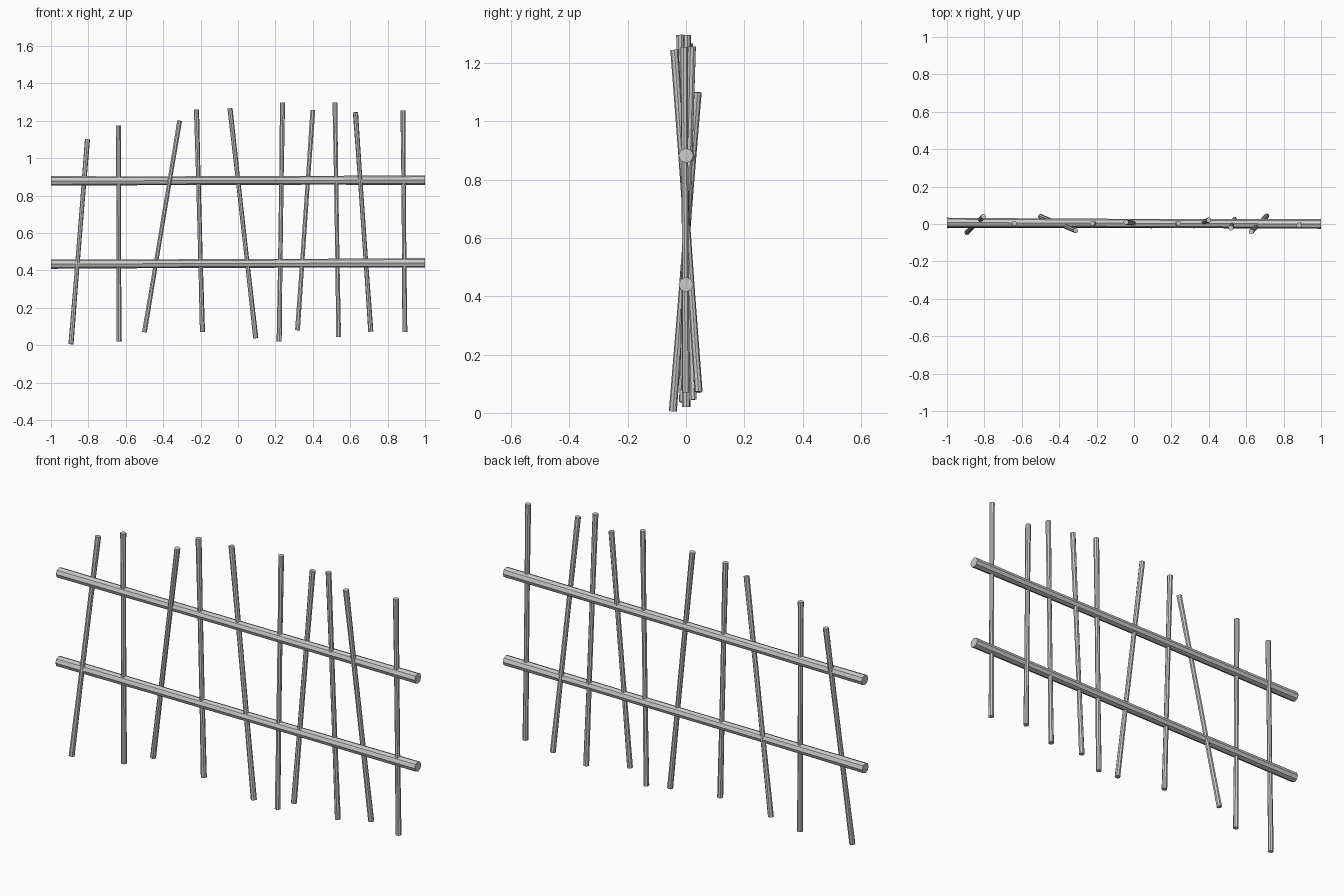
import bpy, bmesh
from mathutils import Vector

if "Cube" in bpy.data.objects:
    bpy.data.objects.remove(bpy.data.objects["Cube"])

def pole(name, a, b, r_end, r_mid, sides=8):
    """Straight faceted pole from a to b, slightly thinner along the middle."""
    a, b = Vector(a), Vector(b)
    rot = (b - a).to_track_quat('Z', 'Y').to_matrix()
    bm = bmesh.new()
    stations = [(0, r_end), (0.3, r_mid), (0.7, r_mid), (1, r_end)]
    rings = []
    for t, r in stations:
        circ = bmesh.ops.create_circle(bm, segments=sides, radius=r)['verts']
        for v in circ:
            v.co = a.lerp(b, t) + rot @ v.co
        rings.append(circ)
    for lo, hi in zip(rings, rings[1:]):
        for i in range(sides):
            j = (i + 1) % sides
            bm.faces.new((lo[i], lo[j], hi[j], hi[i]))
    bm.faces.new(rings[0])
    bm.faces.new(rings[-1])
    bmesh.ops.recalc_face_normals(bm, faces=bm.faces[:])
    me = bpy.data.meshes.new(name)
    bm.to_mesh(me)
    bm.free()
    ob = bpy.data.objects.new(name, me)
    bpy.context.collection.objects.link(ob)
    return ob

# Horizontal rails
pole("upper_rail", (-1, 0.008, 0.878), (1, 0, 0.883), 0.0255, 0.0235)
pole("lower_rail", (-1, 0.004, 0.434), (1, 0, 0.440), 0.0255, 0.0235)

# Upright stakes, leaning irregularly: bottom point, top point
stakes = [
    ((-0.893, -0.045, 0.006), (-0.805, 0.040, 1.10)),
    ((-0.635, 0.002, 0.02), (-0.640, 0.003, 1.175)),
    ((-0.500, 0.040, 0.07), (-0.312, -0.035, 1.20)),
    ((-0.190, 0.000, 0.07), (-0.222, 0.004, 1.26)),
    ((0.095, -0.010, 0.037), (-0.043, 0.010, 1.267)),
    ((0.220, 0.000, 0.02), (0.238, 0.003, 1.297)),
    ((0.318, -0.010, 0.08), (0.400, 0.021, 1.257)),
    ((0.538, 0.024, 0.045), (0.518, -0.021, 1.297)),
    ((0.710, 0.043, 0.073), (0.628, -0.040, 1.245)),
    ((0.892, 0.000, 0.07), (0.882, -0.006, 1.255)),
]
for i, (bottom, top) in enumerate(stakes, 1):
    pole(f"stake_{i}", bottom, top, 0.0138, 0.012)
